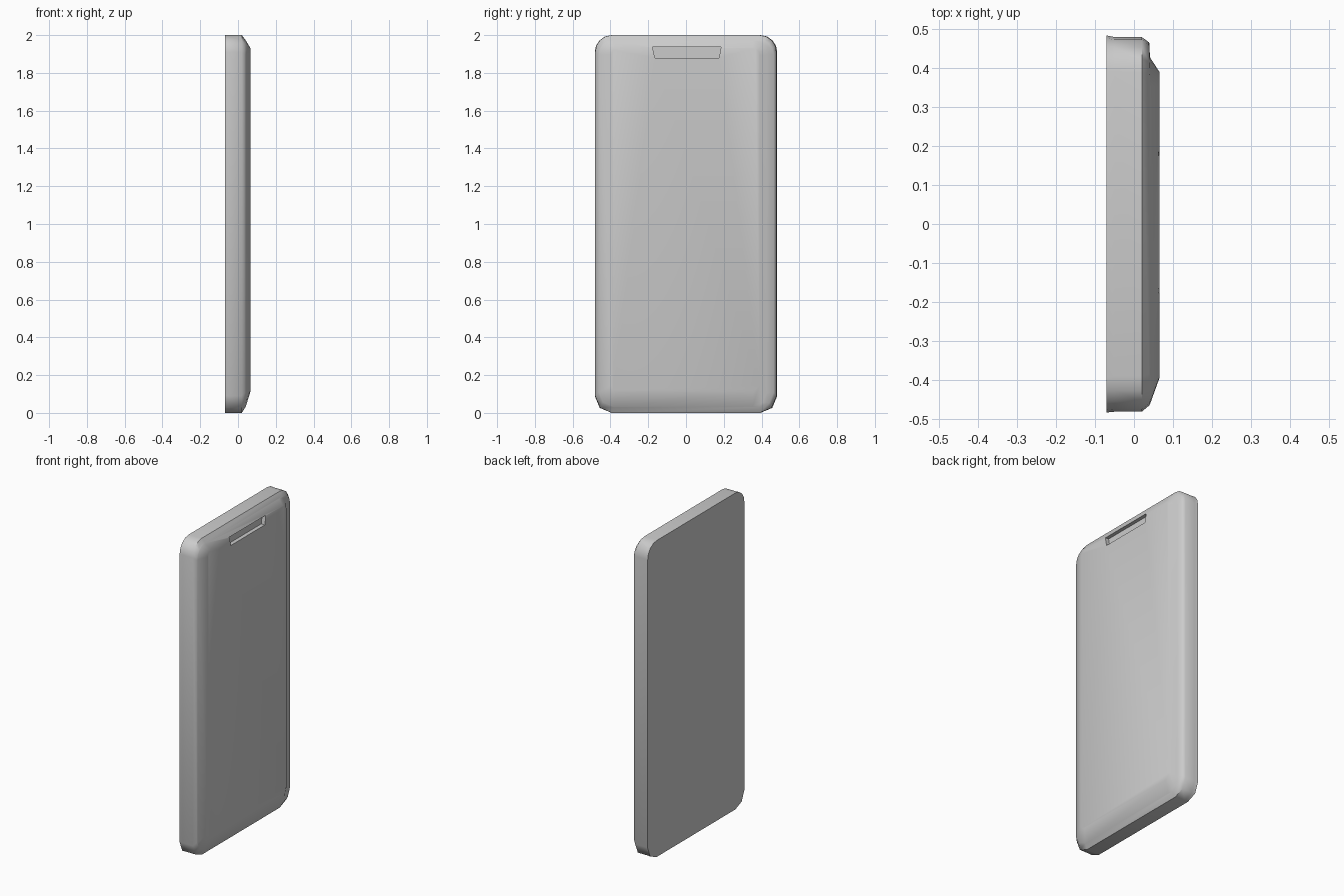
import bpy, bmesh
from math import sin, cos, pi

if "Cube" in bpy.data.objects:
    bpy.data.objects.remove(bpy.data.objects["Cube"])


def outline(x, y0, y1, z0, z1, r):
    """Rounded rectangle in the yz plane; finer corners on top than below."""
    pts = []
    corners = [(y1 - r, z1 - r, 0, 4), (y0 + r, z1 - r, 1, 4),
               (y0 + r, z0 + r, 2, 2), (y1 - r, z0 + r, 3, 2)]
    for cy, cz, quarter, n in corners:
        for i in range(n + 1):
            a = (quarter + i / n) * pi / 2
            pts.append((x, cy + r * cos(a), cz + r * sin(a)))
    return pts


def loft(name, rings):
    bm = bmesh.new()
    loops = [[bm.verts.new(p) for p in ring] for ring in rings]
    n = len(loops[0])
    for a, b in zip(loops, loops[1:]):
        for i in range(n):
            j = (i + 1) % n
            bm.faces.new((a[i], a[j], b[j], b[i]))
    bm.faces.new(loops[0][::-1])
    bm.faces.new(loops[-1])
    bmesh.ops.recalc_face_normals(bm, faces=bm.faces[:])
    me = bpy.data.meshes.new(name)
    bm.to_mesh(me)
    bm.free()
    ob = bpy.data.objects.new(name, me)
    bpy.context.collection.objects.link(ob)
    return ob


# Slab body: flat back, straight rim, chamfered front with a narrow side step
body = loft("slab_body", [
    outline(-0.07, -0.483, 0.483, 0.0, 2.0, 0.09),
    outline(-0.05, -0.481, 0.479, 0.0, 2.0, 0.09),
    outline(0.02, -0.481, 0.479, 0.0, 2.0, 0.09),
    outline(0.039, -0.465, 0.465, 0.03, 1.975, 0.08),
    outline(0.041, -0.462, 0.427, 0.033, 1.972, 0.075),
    outline(0.065, -0.395, 0.39, 0.11, 1.932, 0.035),
])

# Wedge cutter for the slot near the top
cutter = loft("slot_cutter", [
    [(x, -0.165, 1.88), (x, 0.175, 1.88), (x, 0.185, 1.936), (x, -0.177, 1.936)]
    for x in (0.04, 0.1)])
cutter.hide_render = True
cutter.hide_set(True)

cut = body.modifiers.new("slot", 'BOOLEAN')
cut.operation = 'DIFFERENCE'
cut.solver = 'EXACT'
cut.object = cutter

# Smooth shading with sharp edges kept
bpy.ops.object.select_all(action='DESELECT')
body.select_set(True)
bpy.context.view_layer.objects.active = body
bpy.ops.object.modifier_apply(modifier=cut.name)
bpy.data.objects.remove(cutter)
bpy.ops.object.shade_smooth_by_angle(angle=0.9)
